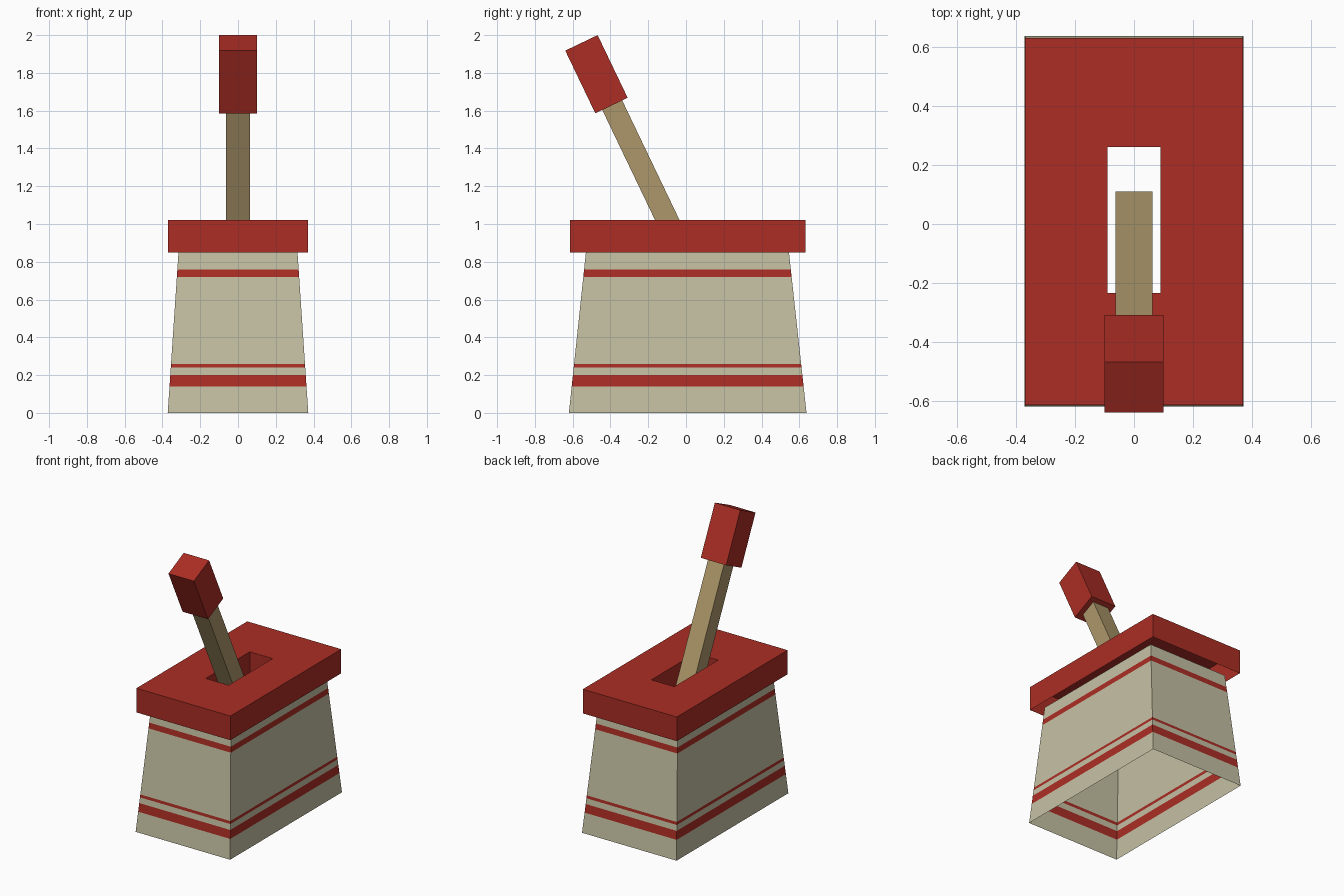
import bpy, bmesh, math
from mathutils import Matrix, Vector

if "Cube" in bpy.data.objects:
    bpy.data.objects.remove(bpy.data.objects["Cube"])


def material(name, rgb):
    m = bpy.data.materials.new(name)
    m.diffuse_color = (*rgb, 1)
    m.use_nodes = True
    m.node_tree.nodes["Principled BSDF"].inputs["Base Color"].default_value = m.diffuse_color
    return m


RED = material("red paint", (0.41, 0.027, 0.018))
CREAM = material("cream paint", (0.56, 0.53, 0.37))
WOOD = material("tan wood", (0.42, 0.31, 0.145))


def finish(bm, name, mats):
    me = bpy.data.meshes.new(name)
    bm.to_mesh(me)
    bm.free()
    for m in mats:
        me.materials.append(m)
    ob = bpy.data.objects.new(name, me)
    bpy.context.collection.objects.link(ob)
    return ob


def ring_shell(name, rings, mats, mat_rule=lambda z: 0):
    """Open shell through rectangular rings (half_x, y_min, y_max, z)."""
    bm = bmesh.new()
    loops = [[bm.verts.new(p) for p in ((-x, y0, z), (x, y0, z), (x, y1, z), (-x, y1, z))]
             for x, y0, y1, z in rings]
    for a, b in zip(loops, loops[1:]):
        for i in range(4):
            j = (i + 1) % 4
            f = bm.faces.new((a[i], a[j], b[j], b[i]))
            f.material_index = mat_rule(f.calc_center_median().z)
    return finish(bm, name, mats)


def tilted_bar(name, centre, size, mat):
    """Box leaning towards the front."""
    bm = bmesh.new()
    bmesh.ops.create_cube(bm, size=1, matrix=Matrix.Translation(centre)
                          @ TILT.to_4x4() @ Matrix.Diagonal((*size, 1)))
    return finish(bm, name, [mat])


# tapered hollow body, open below, with three painted stripes
STRIPES = [(0.14, 0.20), (0.24, 0.26), (0.72, 0.76)]
TOP = 0.85
levels = [0] + [z for s in STRIPES for z in s] + [TOP]
body_rings = [(0.372 - 0.057 * z / TOP, -0.62 + 0.09 * z / TOP, 0.638 - 0.093 * z / TOP, z)
              for z in levels]
ring_shell("body", body_rings, [CREAM, RED],
           lambda z: int(any(lo < z < hi for lo, hi in STRIPES)))

# hollow lid: outer wall, top with slot, slot walls
outer, slot = (0.37, -0.614, 0.632), (0.09, -0.234, 0.261)
ring_shell("lid", [(*outer, 0.848), (*outer, 1.02), (*slot, 1.02), (*slot, 0.848)], [RED])

# lever and grip
TILT = Matrix.Rotation(math.radians(25.6), 3, 'X')
axis = TILT @ Vector((0, 0, 1))
foot = Vector((0, 0.057, 0.695))
tilted_bar("lever", foot + axis * 0.53, (0.126, 0.117, 1.06), WOOD)
tilted_bar("grip", Vector((0, -0.474, 1.793)), (0.2, 0.19, 0.368), RED)
